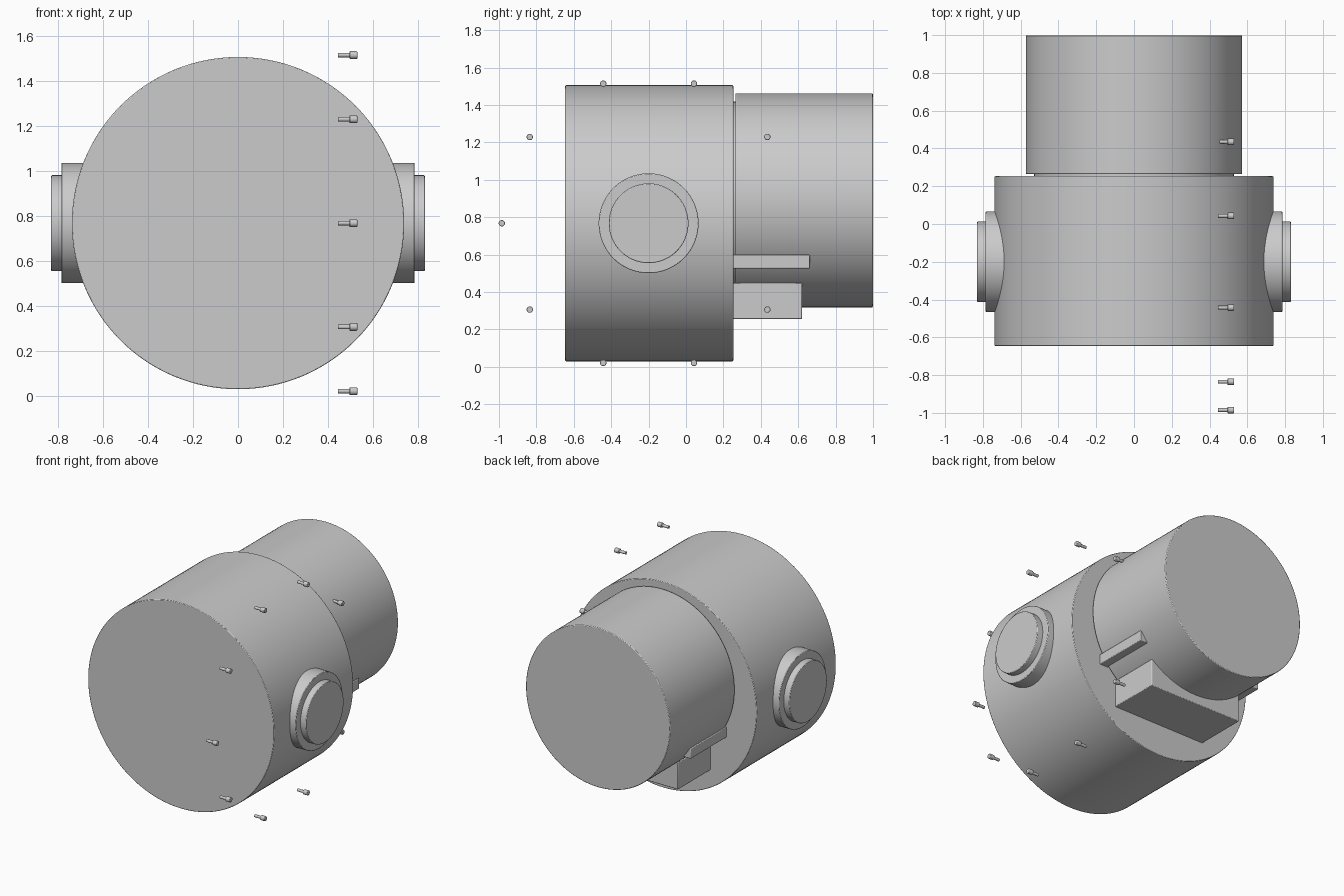
import bpy, math
from mathutils import Vector

if "Cube" in bpy.data.objects:
    bpy.data.objects.remove(bpy.data.objects["Cube"])

ZC = 0.768   # height of the main axis
YC = -0.2    # centre of the side bosses and screw ring


def finish(ob, name, bevel=0.0):
    ob.name = name
    if bevel:
        bpy.ops.object.transform_apply(location=False, rotation=True, scale=True)
        m = ob.modifiers.new("edge", 'BEVEL')
        m.width, m.segments, m.limit_method = bevel, 2, 'ANGLE'
        m.angle_limit = math.radians(40)
    bpy.ops.object.shade_smooth_by_angle(angle=math.radians(35))
    return ob


def cyl(name, axis, a, b, r, c1, c2, sides=96, bevel=0.0):
    """Cylinder from a to b along axis; c1, c2 are the other two coordinates."""
    mid = (a + b) / 2
    if axis == 'y':
        loc, rot = (c1, mid, c2), (math.pi / 2, 0, 0)
    else:
        loc, rot = (mid, c1, c2), (0, math.pi / 2, 0)
    bpy.ops.mesh.primitive_cylinder_add(vertices=sides, radius=r, depth=abs(b - a),
                                        location=loc, rotation=rot)
    return finish(bpy.context.object, name, bevel)


def box(name, lo, hi, bevel=0.005):
    lo, hi = Vector(lo), Vector(hi)
    bpy.ops.mesh.primitive_cube_add(size=1, location=(lo + hi) / 2)
    ob = bpy.context.object
    ob.scale = [abs(v) for v in hi - lo]
    return finish(ob, name, bevel)


# main drum, neck and rear drum
cyl("main_body", 'y', -0.646, 0.253, 0.738, 0, ZC, 128, 0.004)
cyl("neck", 'y', 0.24, 0.28, 0.53, 0, 0.89)
cyl("rear_body", 'y', 0.264, 0.999, 0.572, 0, 0.89, 128, 0.005)

# block and rails under the rear drum
box("lower_block", (-0.37, 0.245, 0.255), (0.37, 0.62, 0.45))
for s, side in ((1, "right"), (-1, "left")):
    box("rail_" + side, (s * 0.43, 0.245, 0.526), (s * 0.50, 0.662, 0.60))
    # stepped side boss
    cyl("boss_" + side, 'x', s * 0.5, s * 0.785, 0.267, YC, ZC, 96, 0.004)
    cyl("boss_cap_" + side, 'x', s * 0.77, s * 0.83, 0.213, YC, ZC, 96, 0.004)

# ring of ten screws on the right side
for i in range(10):
    a = math.radians(36 * i)
    y, z = YC + 0.785 * math.cos(a), ZC + 0.785 * math.sin(a)
    cyl(f"screw_shaft_{i}", 'x', 0.445, 0.505, 0.010, y, z, 16)
    cyl(f"screw_head_{i}", 'x', 0.495, 0.53, 0.017, y, z, 24, 0.003)
